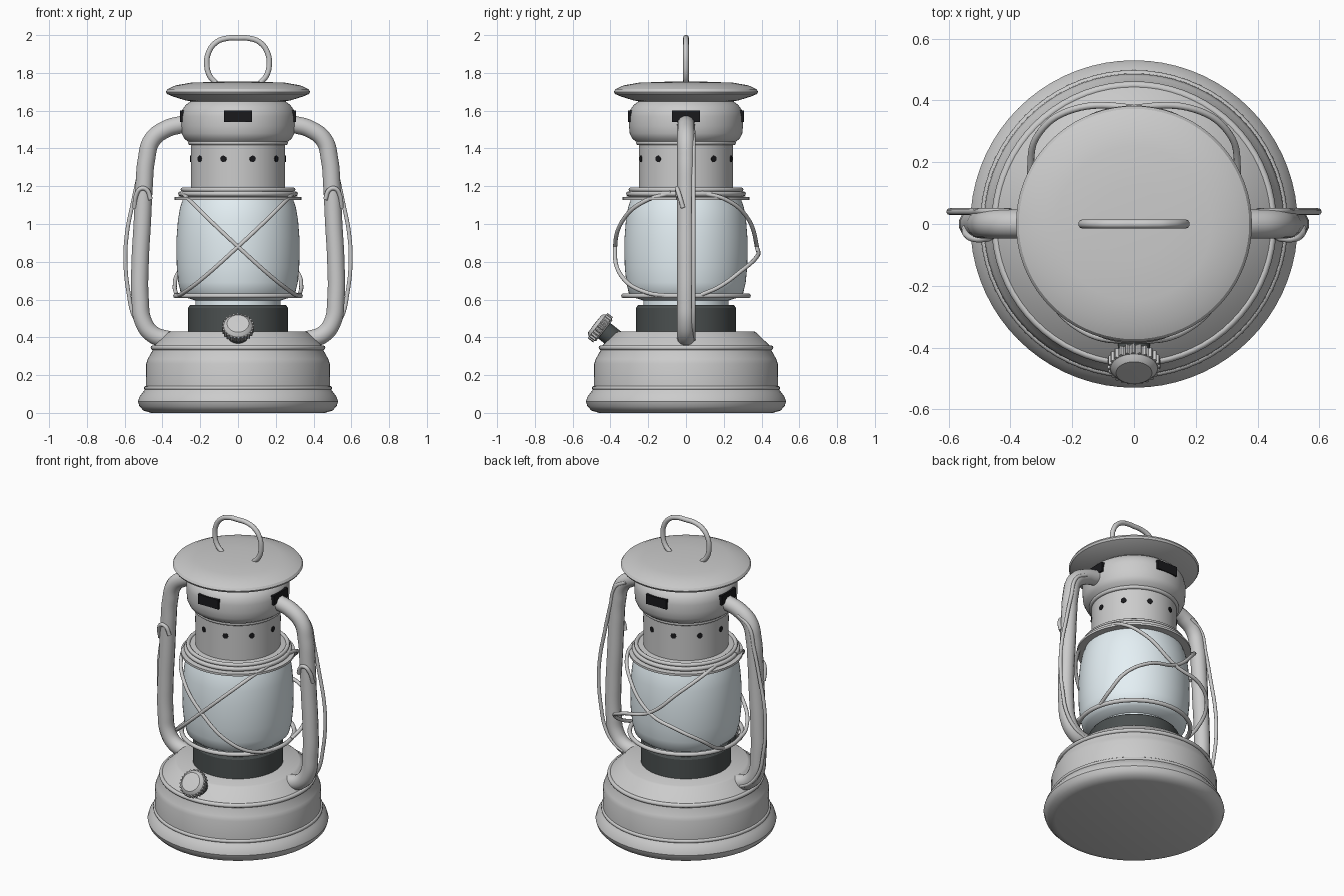
import bpy, bmesh, math
from mathutils import Vector, Matrix

if "Cube" in bpy.data.objects:
    bpy.data.objects.remove(bpy.data.objects["Cube"])


def material(name, color):
    m = bpy.data.materials.new(name)
    m.diffuse_color = (*color, 1)
    m.use_nodes = True
    m.node_tree.nodes["Principled BSDF"].inputs["Base Color"].default_value = m.diffuse_color
    return m


GLASS = material("pale_glass", (0.78, 0.87, 0.91))
DARK = material("dark_metal", (0.07, 0.08, 0.08))
BLACK = material("vent_black", (0.01, 0.01, 0.012))


def finish(name, bm, mat=None, matrix=None, angle=32):
    bmesh.ops.recalc_face_normals(bm, faces=bm.faces)
    me = bpy.data.meshes.new(name)
    bm.to_mesh(me)
    bm.free()
    ob = bpy.data.objects.new(name, me)
    bpy.context.collection.objects.link(ob)
    if mat:
        me.materials.append(mat)
    if matrix:
        ob.matrix_world = matrix
    bpy.ops.object.select_all(action='DESELECT')
    ob.select_set(True)
    bpy.context.view_layer.objects.active = ob
    bpy.ops.object.shade_smooth_by_angle(angle=math.radians(angle))
    return ob


def lathe(name, profile, mat=None, steps=72, matrix=None, angle=32):
    """Spin an (r, z) profile round the z axis."""
    bm = bmesh.new()
    vs = [bm.verts.new((r, 0, z)) for r, z in profile]
    es = [bm.edges.new(p) for p in zip(vs, vs[1:])]
    bmesh.ops.spin(bm, geom=vs + es, cent=(0, 0, 0), axis=(0, 0, 1),
                   angle=math.tau, steps=steps, use_duplicate=False)
    bmesh.ops.remove_doubles(bm, verts=bm.verts, dist=1e-5)
    return finish(name, bm, mat, matrix, angle)


def bead(name, radius, z, thick):
    """Round rolled ring."""
    ring = [(radius + thick * math.cos(a), z + thick * math.sin(a))
            for a in [math.tau * i / 10 for i in range(11)]]
    return lathe(name, ring, angle=60)


def wire(name, points, thick, res=3):
    """Round tube along a smooth path."""
    cu = bpy.data.curves.new(name, 'CURVE')
    cu.dimensions = '3D'
    cu.bevel_depth = thick
    cu.bevel_resolution = res
    cu.resolution_u = 8
    cu.use_fill_caps = True
    sp = cu.splines.new('BEZIER')
    sp.bezier_points.add(len(points) - 1)
    for bp, p in zip(sp.bezier_points, points):
        bp.co = p
        bp.handle_left_type = bp.handle_right_type = 'AUTO'
    ob = bpy.data.objects.new(name, cu)
    bpy.context.collection.objects.link(ob)
    return ob


# Fuel tank with flared foot
lathe("fuel_tank", [(0, 0), (0.46, 0), (0.50, 0.012), (0.522, 0.035), (0.53, 0.06),
                    (0.522, 0.085), (0.505, 0.108), (0.488, 0.13), (0.486, 0.26),
                    (0.478, 0.285), (0.45, 0.335), (0.45, 0.35), (0.372, 0.425),
                    (0.36, 0.432), (0, 0.432)])
bead("tank_lower_bead", 0.486, 0.132, 0.012)
bead("tank_upper_bead", 0.449, 0.345, 0.013)

# Burner housing
lathe("burner", [(0, 0.42), (0.265, 0.42), (0.265, 0.555), (0.255, 0.57), (0, 0.57)], DARK)

# Glass globe
lathe("globe", [(0, 0.565), (0.225, 0.565), (0.225, 0.595), (0.28, 0.612), (0.303, 0.635),
                (0.316, 0.69), (0.324, 0.77), (0.326, 0.85), (0.325, 0.93), (0.318, 1.02),
                (0.306, 1.09), (0.288, 1.14), (0, 1.14)], GLASS, angle=45)
bead("globe_lower_ring", 0.33, 0.62, 0.013)

# Collar over the globe, and the chimney
lathe("globe_collar", [(0.27, 1.128), (0.335, 1.128), (0.335, 1.142), (0.30, 1.146),
                       (0.30, 1.18), (0.25, 1.19), (0.24, 1.19)])
bead("collar_bead", 0.303, 1.16, 0.014)
bead("collar_top_bead", 0.292, 1.182, 0.012)
lathe("chimney", [(0, 1.14), (0.25, 1.14), (0.25, 1.425), (0, 1.425)])
bead("chimney_bead", 0.252, 1.43, 0.013)

# Vented hood
lathe("hood", [(0, 1.43), (0.255, 1.43), (0.285, 1.452), (0.298, 1.48), (0.302, 1.52),
               (0.302, 1.57), (0.295, 1.605), (0.275, 1.632), (0.25, 1.65), (0, 1.65)])

# Cap plate
lathe("cap", [(0, 1.64), (0.22, 1.643), (0.28, 1.655), (0.345, 1.675), (0.375, 1.688),
              (0.382, 1.70), (0.373, 1.714), (0.33, 1.734), (0.25, 1.748), (0.12, 1.753),
              (0, 1.755)])

# Round chimney vents
for i in range(10):
    m = Matrix.Rotation(math.radians(18 + 36 * i), 4, 'Z') @ \
        Matrix.Translation((0, -0.247, 1.345)) @ Matrix.Rotation(math.pi / 2, 4, 'X')
    bm = bmesh.new()
    bmesh.ops.create_cone(bm, cap_ends=True, segments=16, radius1=0.017, radius2=0.017,
                          depth=0.012)
    finish(f"chimney_vent_{i + 1}", bm, BLACK, m)

# Rectangular hood vents
for i in range(4):
    m = Matrix.Rotation(math.pi / 2 * i, 4, 'Z') @ \
        Matrix.Translation((0, -0.29, 1.57)) @ Matrix.Diagonal((0.146, 0.034, 0.06, 1))
    bm = bmesh.new()
    bmesh.ops.create_cube(bm, size=1)
    finish(f"hood_vent_{i + 1}", bm, BLACK, m)

# Top lifting loop
half = [(0.115, 1.745), (0.15, 1.785), (0.165, 1.84), (0.155, 1.91), (0.115, 1.962),
        (0.06, 1.983)]
loop = half + [(0, 1.985)] + [(-x, z) for x, z in reversed(half)]
wire("lifting_loop", [(x, 0, z) for x, z in loop], 0.015)

# Side air tubes, hooks and bail wires, mirrored left and right
for side, s in (("left", -1), ("right", 1)):
    tube = [(0.295, 1.528), (0.38, 1.503), (0.455, 1.445), (0.485, 1.34), (0.497, 1.2),
            (0.507, 1.0), (0.518, 0.8), (0.518, 0.6), (0.5, 0.48), (0.45, 0.415),
            (0.36, 0.385)]
    wire(f"air_tube_{side}", [(s * x, 0, z) for x, z in tube], 0.047, 5)
    hook = [(0.547, -0.015, 1.085), (0.54, -0.035, 1.15), (0.515, -0.047, 1.187),
            (0.485, -0.047, 1.182), (0.462, -0.04, 1.13)]
    wire(f"bail_hook_{side}", [(s * x, y, z) for x, y, z in hook], 0.012)
    bail = [(0.40, 1.49), (0.475, 1.44), (0.515, 1.3), (0.555, 1.12), (0.588, 0.95),
            (0.596, 0.8), (0.58, 0.64), (0.545, 0.5), (0.48, 0.42), (0.42, 0.39)]
    wire(f"bail_wire_{side}", [(s * x, 0.04, z) for x, z in bail], 0.011)

    # Crossed guard wires in front of and behind the globe
    front = [(-0.32, -0.08, 0.62), (-0.29, -0.20, 0.635), (-0.19, -0.33, 0.71),
             (0, -0.375, 0.88), (0.17, -0.32, 1.04), (0.25, -0.22, 1.12),
             (0.295, -0.08, 1.165)]
    back = [(-0.325, 0.08, 0.625), (-0.335, 0.18, 0.67), (-0.31, 0.29, 0.75),
            (-0.2, 0.37, 0.82), (0, 0.375, 0.88), (0.18, 0.32, 1.04), (0.27, 0.21, 1.13),
            (0.29, 0.08, 1.165)]
    for place, pts in (("front", front), ("back", back)):
        wire(f"globe_guard_{place}_{side}", [(s * x, y, z) for x, y, z in pts], 0.011)

# Wick knob on a tilted stem
axis = Vector((0, -math.cos(math.radians(38)), math.sin(math.radians(38))))
tilt = Matrix.Translation((0, -0.455, 0.452)) @ axis.to_track_quat('Z', 'Y').to_matrix().to_4x4()
lathe("knob_stem", [(0, -0.13), (0.052, -0.13), (0.052, -0.02), (0, -0.02)], DARK, 32, tilt)
lathe("knob_face", [(0, -0.028), (0.07, -0.028), (0.076, -0.02), (0.076, 0.016),
                    (0.066, 0.028), (0.058, 0.034), (0, 0.036)], None, 48, tilt)
bm = bmesh.new()
teeth = 24
rim = []
for i in range(teeth * 4):
    r = 0.085 if i % 4 < 2 else 0.077
    a = math.tau * i / (teeth * 4)
    rim.append(bm.verts.new((r * math.cos(a), r * math.sin(a), -0.02)))
face = bm.faces.new(rim)
top = bmesh.ops.extrude_face_region(bm, geom=[face])["geom"]
bmesh.ops.translate(bm, verts=[v for v in top if isinstance(v, bmesh.types.BMVert)],
                    vec=(0, 0, 0.036))
bm.faces.new(rim) if not face.is_valid else None
finish("knob_grip", bm, None, tilt)
